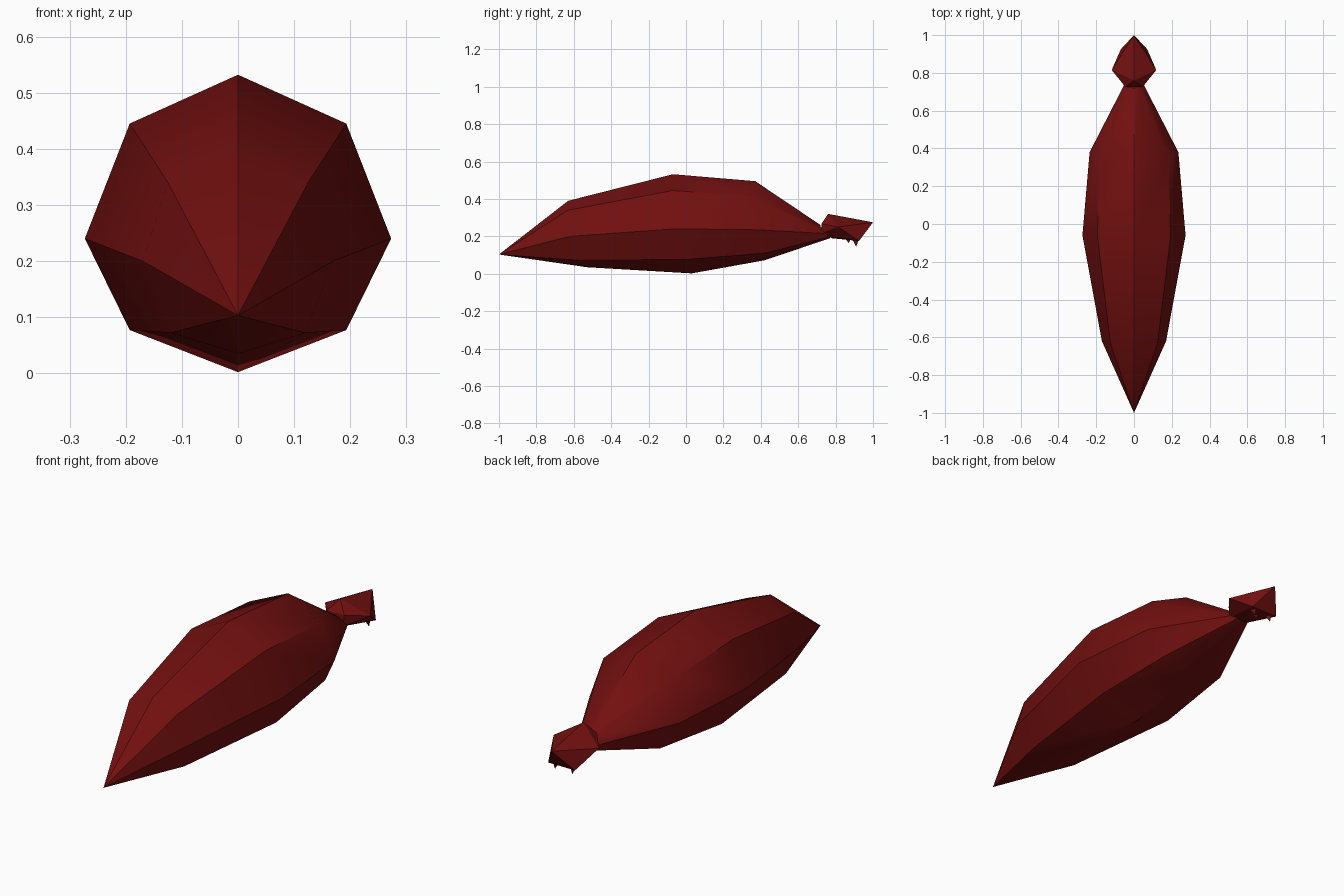
import bpy, bmesh
from mathutils import Vector

cube = bpy.data.objects.get("Cube")
if cube:
    bpy.data.objects.remove(cube, do_unlink=True)

red = bpy.data.materials.new("dark_red")
red.use_nodes = True
red.diffuse_color = (0.17, 0.005, 0.005, 1)
red.node_tree.nodes["Principled BSDF"].inputs["Base Color"].default_value = (0.17, 0.005, 0.005, 1)


def finish(bm, name, angle):
    """Turn a bmesh into a named, shaded object."""
    bmesh.ops.recalc_face_normals(bm, faces=bm.faces)
    mesh = bpy.data.meshes.new(name)
    bm.to_mesh(mesh)
    bm.free()
    mesh.materials.append(red)
    obj = bpy.data.objects.new(name, mesh)
    bpy.context.collection.objects.link(obj)
    bpy.ops.object.select_all(action='DESELECT')
    obj.select_set(True)
    bpy.context.view_layer.objects.active = obj
    if angle:
        bpy.ops.object.shade_smooth_by_angle(angle=angle)
    return obj


def both_sides(points):
    """Mirror points across x, keeping those on the centre line single."""
    return points + [(-x, y, z) for x, y, z in points if x > 0]


# Body: half sections from top to bottom, mirrored into eight-sided rings
sections = [
    [(0, -.63, .39), (.125, -.63, .34), (.17, -.62, .20), (.12, -.57, .072), (0, -.53, .035)],
    [(0, -.07, .532), (.193, -.07, .445), (.273, -.06, .24), (.193, .01, .077), (0, .03, .002)],
    [(0, .37, .495), (.185, .35, .415), (.235, .38, .235), (.16, .42, .11), (0, .42, .072)],
    [(0, .72, .26), (.03, .72, .25), (.045, .75, .215), (.03, .77, .197), (0, .77, .19)],
]
bm = bmesh.new()
nose = bm.verts.new((0, -1, .103))
rings = []
for half in sections:
    loop = half + [(-x, y, z) for x, y, z in reversed(half[1:-1])]
    rings.append([bm.verts.new(p) for p in loop])
for i in range(8):
    j = (i + 1) % 8
    bm.faces.new((nose, rings[0][i], rings[0][j]))
    for a, b in zip(rings, rings[1:]):
        bm.faces.new((a[i], b[i], b[j], a[j]))
bm.faces.new(rings[-1])
finish(bm, "body", 0.6)

# Tail: faceted knot behind the body
bm = bmesh.new()
knot = both_sides([
    (0, .76, .32), (0, 1, .275), (.118, .815, .25), (.045, .725, .268),
    (.04, .725, .215), (.07, .925, .175), (0, .78, .19),
])
for p in knot:
    bm.verts.new(p)
bmesh.ops.convex_hull(bm, input=bm.verts)
finish(bm, "tail_knot", 0)

# Small ragged points under the tail
bm = bmesh.new()
for x, y, z in both_sides([(.045, .91, .145), (0, .87, .165)]):
    tip = bm.verts.new((x, y, z))
    base = [bm.verts.new(Vector((x, y, .2)) + Vector(d))
            for d in ((-.02, -.03, 0), (.02, -.03, 0), (0, .02, 0))]
    bm.faces.new(base)
    for i in range(3):
        bm.faces.new((tip, base[i], base[(i + 1) % 3]))
finish(bm, "tail_points", 0)
